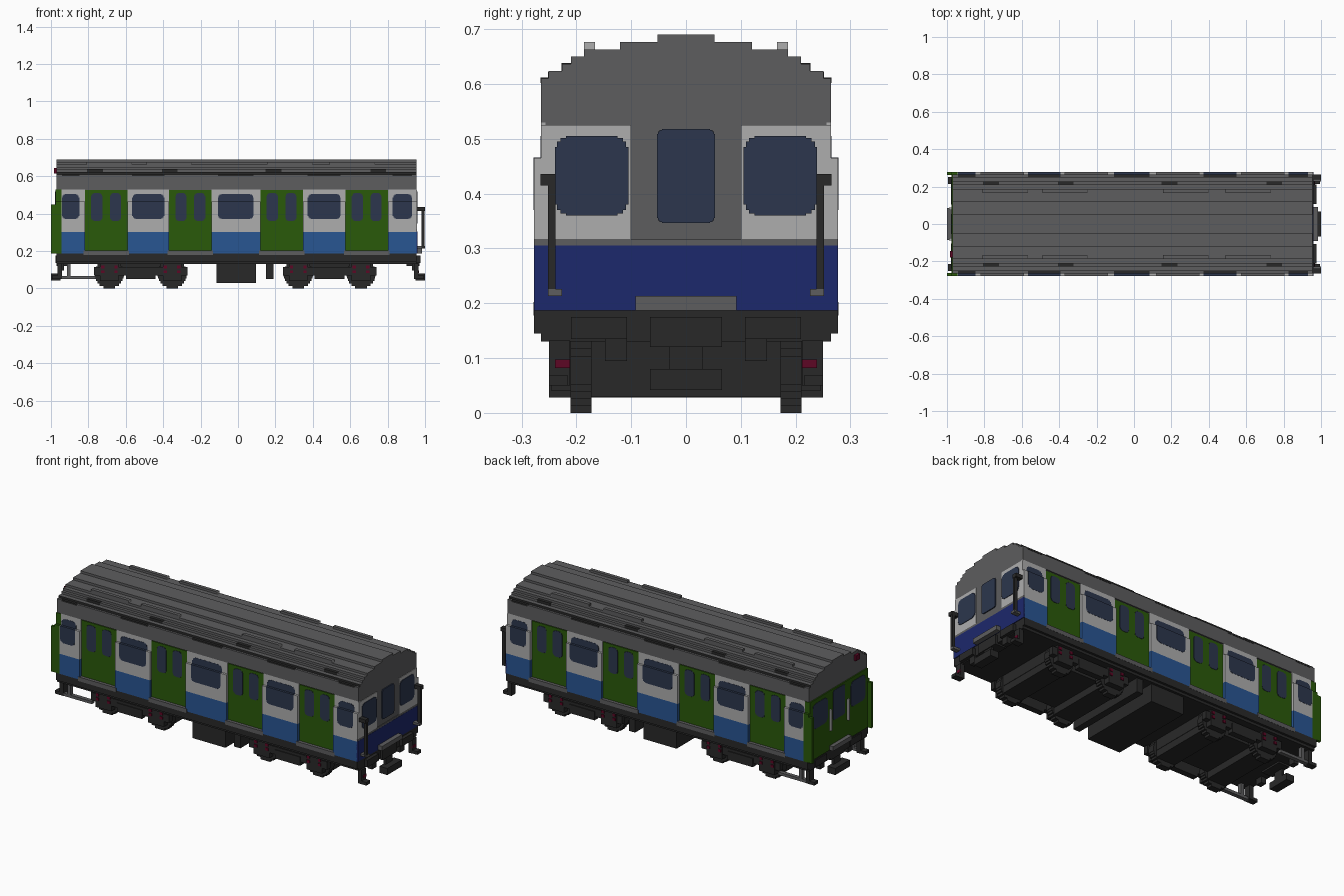
import bpy, bmesh, math

cube = bpy.data.objects.get("Cube")
if cube:
    bpy.data.objects.remove(cube, do_unlink=True)


def colour(name, r, g, b):
    m = bpy.data.materials.new(name)
    m.use_nodes = True
    m.diffuse_color = (r, g, b, 1)
    bsdf = m.node_tree.nodes["Principled BSDF"]
    bsdf.inputs["Base Color"].default_value = (r, g, b, 1)
    bsdf.inputs["Roughness"].default_value = 0.8
    return m


grey = colour("roof grey", .11, .11, .113)
light = colour("pale grey", .42, .42, .42)
blue = colour("mid blue", .022, .092, .29)
navy = colour("navy blue", .012, .021, .15)
green = colour("door green", .023, .1, .003)
glass = colour("window blue grey", .025, .037, .074)
dark = colour("chassis dark", .022, .022, .022)
red = colour("lamp red", .11, .002, .018)


def finish(bm, name, mat):
    bmesh.ops.recalc_face_normals(bm, faces=bm.faces)
    mesh = bpy.data.meshes.new(name)
    bm.to_mesh(mesh)
    bm.free()
    mesh.materials.append(mat)
    ob = bpy.data.objects.new(name, mesh)
    bpy.context.collection.objects.link(ob)


def add_prism(bm, points, axis, start, end):
    """Extrude a (u, z) outline along x or y."""
    def place(u, z, d):
        return (d, u, z) if axis == "x" else (u, d, z)
    a = [bm.verts.new(place(u, z, start)) for u, z in points]
    b = [bm.verts.new(place(u, z, end)) for u, z in points]
    bm.faces.new(a)
    bm.faces.new(b[::-1])
    for i in range(len(a)):
        j = (i + 1) % len(a)
        bm.faces.new((a[i], a[j], b[j], b[i]))


def boxes(name, mat, items, mirror=False):
    """Boxes given as x, y and z ranges, optionally repeated across y = 0."""
    bm = bmesh.new()
    for x0, x1, y0, y1, z0, z1 in items:
        for s in ((1, -1) if mirror else (1,)):
            outline = [(x0, z0), (x1, z0), (x1, z1), (x0, z1)]
            add_prism(bm, outline, "y", s * y0, s * y1)
    finish(bm, name, mat)


def stepped(u0, u1, z0, z1, low, high):
    """Rectangle with stair-stepped lower and upper corners."""
    def corner(u, z, su, sz, r):
        if not r:
            return [(u, z)]
        return [(u + su * a * r, z + sz * b * r)
                for a, b in ((1, 0), (1, .2), (.5, .2), (.5, .5), (.2, .5), (.2, 1), (0, 1))]
    return (corner(u0, z0, 1, 1, low)[::-1] + corner(u1, z0, -1, 1, low)
            + corner(u1, z1, -1, -1, high)[::-1] + corner(u0, z1, 1, -1, high))


def panes(name, outlines, axis, start, end, mirror=True):
    bm = bmesh.new()
    for pts in outlines:
        for s in ((1, -1) if mirror else (1,)):
            add_prism(bm, pts, axis, s * start, s * end)
    finish(bm, name, glass)


BACK, FRONT = -.97, .955
WIDE, UPPER = .277, .264
FLOOR, STRIPE, LEDGE, HEAD = .187, .303, .465, .53

# Body core with stepped roof
half = [(.256, FLOOR), (.256, HEAD), (UPPER, HEAD), (UPPER, .61)]
z = .61
for w in (.25, .226, .21, .186, .12, .052):
    half.append((w, z))
    z += .0133
    half.append((w, z))
bm = bmesh.new()
add_prism(bm, half + [(-y, h) for y, h in reversed(half)], "x", BACK, FRONT)
finish(bm, "body_and_roof", grey)

# Side panels between the doors
doors = [-.705, -.255, .233, .688]
DW = .114
edges = [-.945]
for d in doors:
    edges += [d - DW, d + DW]
edges.append(FRONT)
bays = list(zip(edges[::2], edges[1::2]))
boxes("side_blue_panels", blue,
      [(a, b, .25, WIDE, FLOOR, STRIPE) for a, b in bays], True)
boxes("side_pale_panels", light,
      [(a, b, .25, WIDE, STRIPE, LEDGE) for a, b in bays]
      + [(a, b, .25, UPPER, LEDGE, HEAD) for a, b in bays], True)

# Side windows, stepping in at the ledge
spans = [(a + .025, b - .025) for a, b in bays]
spans[2] = (-.107, .083)
spans[0] = (-.942, -.848)
panes("side_windows_lower", [stepped(a, b, .37, LEDGE + .001, .018, 0) for a, b in spans],
      "y", .26, WIDE + .001)
panes("side_windows_upper", [stepped(a, b, LEDGE, .505, 0, .018) for a, b in spans],
      "y", .25, UPPER + .001)

# Sliding doors with paired windows and sills
door_glass = []
for d in doors:
    for c in (d - .05, d + .05):
        door_glass.append(stepped(c - .03, c + .03, .36, .51, .015, .015))
boxes("sliding_doors", green,
      [(d - DW, d + DW, .25, .26, .2, .525) for d in doors], True)
boxes("door_sills", grey,
      [(d - DW - .008, d + DW + .008, .25, WIDE + .001, .178, .202) for d in doors], True)
panes("door_windows", door_glass, "y", .25, .262)

# Gutters, rain strips, roof vents and roof strips
boxes("gutters", dark, [(BACK, FRONT, .24, .2515, .61, .6225)]
      + [(a, b, .245, .2655, .602, .6115) for a, b in spans], True)
boxes("roof_vents", dark, [(v - .042, v + .042, .2, .2275, .62, .6385)
                           for v in (-.765, -.365, .19, .75)], True)
strips = [-.69, -.37, .275, .61]
boxes("roof_strips", grey,
      [(v - .12, v + .12, .166, .186, .65, .676) for v in strips], True)
boxes("roof_strip_ends", light,
      [(v + .12, v + .122, .166, .186, .662, .676) for v in strips], True)

# Cab end
boxes("cab_pale_panels", light, [
    (.95, .958, .1, UPPER, .317, .525),
    (.95, .958, UPPER, WIDE, .317, LEDGE)], True)
boxes("cab_navy_band", navy, [(.95, .959, -WIDE, WIDE, FLOOR, .305)])
boxes("cab_sill_band", grey, [(.95, .958, -WIDE, WIDE, .305, .317)])
outer = stepped(.105, .239, .36, .505, .02, .02)
other = [(-y, h) for y, h in outer]
middle = stepped(-.053, .053, .346, .518, .009, .009)
panes("cab_windows", [outer, other, middle], "x", .95, .961, False)
boxes("cab_step", grey, [(.95, .985, -.092, .092, FLOOR, .213)])
boxes("cab_hand_poles", dark, [
    (.98, .998, .238, .252, .215, .436),
    (.955, 1, .238, .265, .415, .436)], True)
boxes("cab_pole_feet", grey, [(.95, 1, .226, .252, .213, .226)], True)

# Gangway end
boxes("gangway_green_wall", green, [
    (-.977, -.96, 0, UPPER, FLOOR, .528),
    (-.977, -.945, .25, WIDE, FLOOR, LEDGE),
    (-.977, -.945, .25, UPPER, LEDGE, .528),
    (-1, -.97, .262, WIDE, FLOOR, .45)], True)
panes("gangway_windows", [outer, other, middle], "x", -.96, -.979, False)
boxes("gangway_handles", light, [(-.988, -.97, .075, .087, .3, .42)], True)
boxes("gangway_step", grey, [(-1, -.97, -.085, .085, FLOOR, .213)])
boxes("tail_lamps", red, [(-.985, -.96, -.18, -.145, .615, .645)])

# Underframe and hanging equipment
boxes("underframe", dark, [
    (BACK, FRONT, -WIDE, WIDE, .145, FLOOR),
    (BACK, FRONT, -UPPER, UPPER, .13, .146)])
boxes("equipment_boxes", dark, [
    (-.115, .095, -.25, .25, .028, .132),
    (.15, .19, -.25, .25, .05, .132)])

# Bogies with stepped wheels
frames, reds, wheels = [], [], []
RADIUS, ROWS = .078, 12
for c in (-.52, .49):
    frames += [(c - .25, c + .25, .214, .243, .07, .115),
               (c - .08, c + .08, .214, .248, .05, .1),
               (c - .23, c + .23, 0, .17, .07, .132)]
    for x in (c - .168, c + .168):
        frames += [(x - .06, x + .06, 0, .172, .03, .132),
                   (x - .05, x + .05, .2, .245, .04, .132)]
        reds += [(x + k - .009, x + k + .009, .21, .25, h, h + .015)
                 for k in (-.036, .036) for h in (.082, .107)]
        step = 2 * RADIUS / ROWS
        for i in range(ROWS):
            h = (i + .5) * step - RADIUS
            w = math.sqrt(RADIUS ** 2 - h ** 2)
            wheels.append((x - w, x + w, .172, .211, i * step, (i + 1) * step))
boxes("bogie_frames", dark, frames, True)
boxes("axle_box_marks", red, reds, True)
boxes("wheels", dark, wheels, True)

# Couplers, buffer blocks and end steps
couplers, steps = [], []
for s in (-1, 1):
    couplers += [(s * .95, s, 0, .066, .042, .08),
                 (s * .95, s * .965, 0, .03, .08, .12),
                 (s * .9, s * .97, 0, .066, .12, .175),
                 (s * .94, s * .975, .108, .21, .135, .175)]
    steps += [(s * .94, s * .965, .212, .25, .05, .132),
              (s * .94, s * .995, .215, .25, .05, .068),
              (s * .93, s * .96, .108, .148, .095, .14)]
boxes("couplers", dark, couplers, True)
boxes("end_steps", dark, steps, True)
boxes("end_marker_plates", red, [(.96, .968, .212, .239, .082, .097)], True)
boxes("end_pipes", grey, [
    (-.95, -.76, .225, .248, .05, .066),
    (-.915, -.895, .225, .248, .066, .132)], True)
